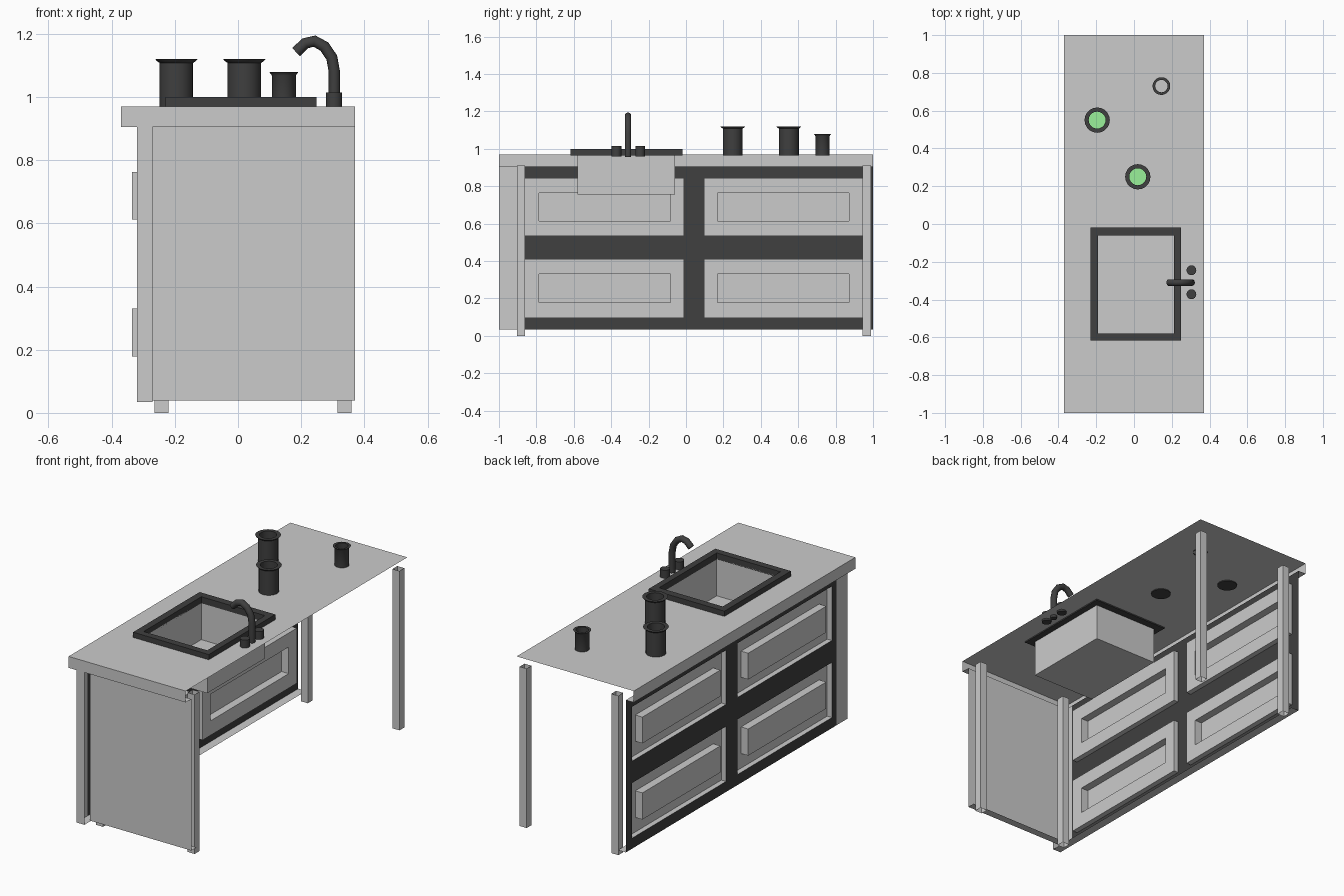
import bpy, bmesh, math
from mathutils import Vector

if "Cube" in bpy.data.objects:
    bpy.data.objects.remove(bpy.data.objects["Cube"])


def material(name, rgb):
    m = bpy.data.materials.new(name)
    m.diffuse_color = (*rgb, 1)
    m.use_nodes = True
    m.node_tree.nodes["Principled BSDF"].inputs["Base Color"].default_value = m.diffuse_color
    return m


BLACK = material("black", (0.05, 0.05, 0.05))
GREEN = material("green", (0.32, 0.88, 0.32))


def finish(name, bm, mat=None, smooth=False, recalc=True):
    bmesh.ops.remove_doubles(bm, verts=bm.verts, dist=1e-5)
    if recalc:
        bmesh.ops.recalc_face_normals(bm, faces=bm.faces)
    me = bpy.data.meshes.new(name)
    bm.to_mesh(me)
    bm.free()
    ob = bpy.data.objects.new(name, me)
    bpy.context.collection.objects.link(ob)
    if mat:
        me.materials.append(mat)
    if smooth:
        bpy.ops.object.select_all(action='DESELECT')
        ob.select_set(True)
        bpy.context.view_layer.objects.active = ob
        bpy.ops.object.shade_smooth_by_angle(angle=math.radians(40))
    return ob


def loft(name, loops, mat=None, start=False, end=False, closed=False, smooth=False):
    """Skin a series of closed loops, with optional caps."""
    bm = bmesh.new()
    rings = [[bm.verts.new(p) for p in lp] for lp in loops]
    n = len(rings[0])
    for a, b in zip(rings, rings[1:] + (rings[:1] if closed else [])):
        for i in range(n):
            bm.faces.new((a[i], a[(i + 1) % n], b[(i + 1) % n], b[i]))
    if start:
        bm.faces.new(rings[0][::-1])
    if end:
        bm.faces.new(rings[-1])
    return finish(name, bm, mat, smooth)


def rect_xy(x0, x1, y0, y1, z):
    return [(x0, y0, z), (x1, y0, z), (x1, y1, z), (x0, y1, z)]


def rect_yz(y0, y1, z0, z1, x):
    return [(x, y0, z0), (x, y0, z1), (x, y1, z1), (x, y1, z0)]


def circle(x, y, r, z, n=20):
    return [(x + r * math.cos(2 * math.pi * i / n), y + r * math.sin(2 * math.pi * i / n), z)
            for i in range(n)]


def sheets(name, quads, mat=None):
    """Loose thin panels in a single object."""
    bm = bmesh.new()
    for q in quads:
        bm.faces.new([bm.verts.new(p) for p in q])
    return finish(name, bm, mat, recalc=False)


# Countertop: sheet with sink opening, lips on the front and near end only
X, TOP, LIP = 0.37, 0.97, 0.905
SX0, SX1, SY0, SY1 = -0.19, 0.212, -0.58, -0.06
sheets("countertop", [
    rect_xy(-X, X, -1, SY0, TOP), rect_xy(-X, X, SY1, 1, TOP),
    rect_xy(-X, SX0, SY0, SY1, TOP), rect_xy(SX1, X, SY0, SY1, TOP),
    rect_yz(-1, 1, LIP, TOP, -X)[::-1],
    [(-X, -1, LIP), (X, -1, LIP), (X, -1, TOP), (-X, -1, TOP)],
    rect_xy(-X, -0.32, -1, 1, LIP)[::-1], rect_xy(-0.32, X, -1, -0.95, LIP)[::-1]])

# End panel and the grey return of the front frame
FX, BX, Z0 = -0.32, -0.27, 0.035
sheets("end_panel", [
    [(BX, -0.95, 0.04), (X, -0.95, 0.04), (X, -0.95, LIP), (BX, -0.95, LIP)],
    rect_xy(BX, X, -0.95, -0.905, 0.04)[::-1]])
sheets("corner_post", [
    rect_yz(-1, -0.9, Z0, LIP, FX)[::-1],
    [(FX, -1, Z0), (BX, -1, Z0), (BX, -1, LIP), (FX, -1, LIP)]])
sheets("bottom_lip", [rect_xy(FX, BX, -1, 1, Z0)[::-1]])

# Black front frame with four openings
ys = [-0.9, -0.86, -0.01, 0.095, 0.945, 1.0]
zs = [Z0, 0.095, 0.41, 0.535, 0.845, LIP]
sheets("front_frame", [rect_yz(ys[i], ys[i + 1], zs[j], zs[j + 1], FX)[::-1]
                       for i in range(5) for j in range(5)
                       if not (i in (1, 3) and j in (1, 3))], BLACK)

# Recessed drawers with a raised centre block
for i in (1, 3):
    for j, (b0, b1) in ((1, (0.178, 0.33)), (3, (0.613, 0.763))):
        o = (ys[i], ys[i + 1], zs[j], zs[j + 1])
        b = (ys[i] + 0.073, ys[i + 1] - 0.073, b0, b1)
        d = loft("drawer", [rect_yz(*o, FX), rect_yz(*o, -0.29),
                            rect_yz(*b, -0.29), rect_yz(*b, -0.335)], end=True)

# Hollow square legs
for lx in (-0.242, 0.337):
    for ly in (-0.882, 0.966):
        h = 0.022
        loft("leg", [rect_xy(lx - h, lx + h, ly - h, ly + h, z) for z in (0, 0.91)])

# Sink rim and basin
loft("sink_rim", [rect_xy(-0.23, 0.248, -0.618, -0.018, 0.963),
                  rect_xy(-0.23, 0.248, -0.618, -0.018, 1.0),
                  rect_xy(SX0, SX1, SY0, SY1, 1.0),
                  rect_xy(SX0, SX1, SY0, SY1, 0.963)], BLACK, closed=True)
loft("sink_basin", [rect_xy(SX0, SX1, SY0, SY1, 0.97),
                    rect_xy(SX0, SX1, SY0, SY1, 0.755)], end=True)

# Tap: swept spout and two handles
path = [Vector(p) for p in ((0.305, 0.955), (0.305, 1.08), (0.297, 1.125), (0.273, 1.16),
                            (0.242, 1.177), (0.213, 1.17), (0.184, 1.142))]
rings = []
for k, p in enumerate(path):
    t = (path[min(k + 1, len(path) - 1)] - path[max(k - 1, 0)]).normalized()
    ring = []
    for s in range(10):
        a = 2 * math.pi * s / 10
        u, v = 0.018 * math.cos(a), 0.018 * math.sin(a)
        ring.append((p.x + t.y * u, -0.31 + v, p.y - t.x * u))
    rings.append(ring)
loft("tap_spout", rings, BLACK, True, True, smooth=True)
for ky in (-0.245, -0.372):
    loft("tap_handle", [circle(0.304, ky, 0.026, z, 16) for z in (0.96, 1.015)],
         BLACK, True, True, smooth=True)


# Flared pots: outer wall, rim, inner wall
def pot(x, y, r, rim, inner, top, base):
    loft("pot", [circle(x, y, rr, z) for rr, z in
                 ((r, 0.965), (r, top - 0.012), (rim - 0.005, top - 0.006), (rim, top), (inner, top), (inner, 0.972))],
         BLACK, start=base, smooth=True)


for px, py in ((-0.195, 0.55), (0.02, 0.25)):
    pot(px, py, 0.053, 0.067, 0.045, 1.12, True)
    sheets("pot_filling", [circle(px, py, 0.045, 1.03)], GREEN)
pot(0.145, 0.73, 0.038, 0.047, 0.033, 1.08, False)
